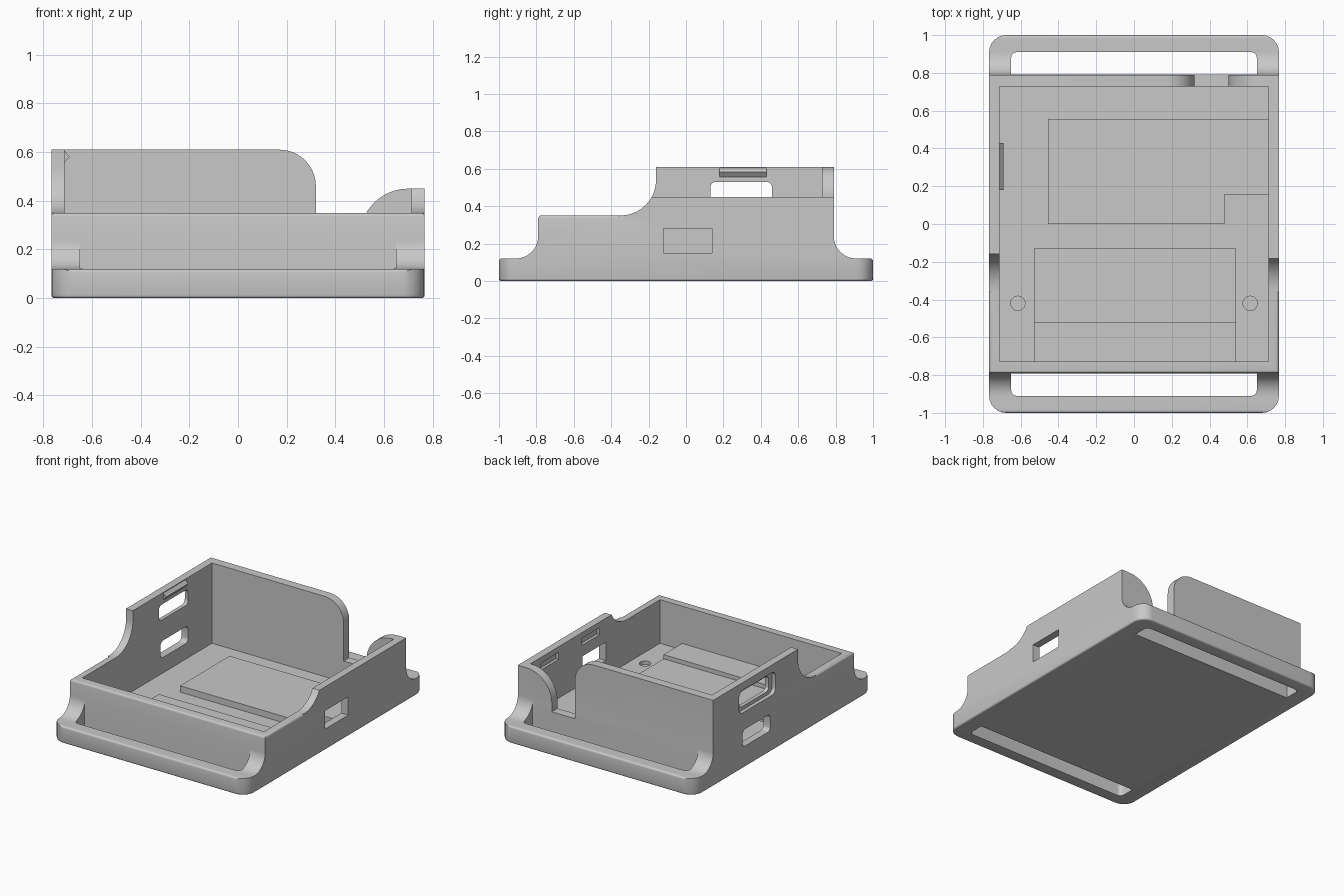
import bpy, bmesh
from math import sin, cos, radians

old = bpy.data.objects.get("Cube")
if old:
    bpy.data.objects.remove(old, do_unlink=True)

grey = bpy.data.materials.new("plain grey")
grey.use_nodes = True
colour = (0.58, 0.58, 0.58, 1)
grey.diffuse_color = colour
grey.node_tree.nodes["Principled BSDF"].inputs["Base Color"].default_value = colour

W, D = 0.767, 0.79        # half width and half depth of the tray
IN_X, IN_Y = 0.713, 0.727  # half size of the inside
FLOOR = 0.04
SOFT = 0.015              # small edge rounding


def arc(u, v, r, start, end, n=10):
    angles = [radians(start + (end - start) * i / n) for i in range(n + 1)]
    return [(u + r * cos(a), v + r * sin(a)) for a in angles]


def rect(u0, u1, v0, v1):
    return [(u0, v0), (u1, v0), (u1, v1), (u0, v1)]


def round_rect(u0, u1, v0, v1, r):
    return (arc(u1 - r, v1 - r, r, 0, 90, 6) + arc(u0 + r, v1 - r, r, 90, 180, 6)
            + arc(u0 + r, v0 + r, r, 180, 270, 6) + arc(u1 - r, v0 + r, r, 270, 360, 6))


def prism_mesh(points, axis, lo, hi):
    """Extrude a flat outline along one axis."""
    place = {"x": lambda u, v, w: (w, u, v),
             "y": lambda u, v, w: (u, w, v),
             "z": lambda u, v, w: (u, v, w)}[axis]
    bm = bmesh.new()
    ends = [[bm.verts.new(place(u, v, w)) for u, v in points] for w in (lo, hi)]
    for ring in ends:
        bm.faces.new(ring)
    n = len(points)
    for i in range(n):
        j = (i + 1) % n
        bm.faces.new((ends[0][i], ends[0][j], ends[1][j], ends[1][i]))
    bmesh.ops.recalc_face_normals(bm, faces=bm.faces)
    return bm


def finish(name, bm):
    mesh = bpy.data.meshes.new(name)
    bm.to_mesh(mesh)
    bm.free()
    mesh.materials.append(grey)
    obj = bpy.data.objects.new(name, mesh)
    bpy.context.collection.objects.link(obj)
    return obj


def prism(name, points, axis, lo, hi):
    return finish(name, prism_mesh(points, axis, lo, hi))


def cut(points, axis, lo, hi, operation="DIFFERENCE"):
    """Combine the tray with an extruded outline."""
    cutter = prism("cutter", points, axis, lo, hi)
    cutter.hide_render = True
    mod = tray.modifiers.new("cut", "BOOLEAN")
    mod.operation, mod.solver, mod.object = operation, "EXACT", cutter
    bpy.context.view_layer.objects.active = tray
    bpy.ops.object.modifier_apply(modifier=mod.name)
    bpy.data.objects.remove(cutter, do_unlink=True)


# Tray blank: rounded plan with a softened bottom edge
bm = prism_mesh(round_rect(-W, W, -1, 1, 0.09), "z", 0, 0.8)
bottom = [e for e in bm.edges if all(v.co.z < 0.01 for v in e.verts)]
bmesh.ops.bevel(bm, geom=bottom, offset=0.012, segments=3, profile=0.5, affect="EDGES")
bmesh.ops.recalc_face_normals(bm, faces=bm.faces)
tray = finish("tray", bm)

# Side profile: strap flanges and a swept step in the wall
side = [(-1.1, -0.1), (-1.1, 0.12 - SOFT), (-1, 0.12 - SOFT)]
side += arc(-1 + SOFT, 0.12 - SOFT, SOFT, 180, 90, 4)[1:]
side += arc(-0.91, 0.24, 0.12, -90, 0)
side += arc(-D + SOFT, 0.35 - SOFT, SOFT, 180, 90, 4)
side += arc(-0.35, 0.54, 0.19, -90, 0)
side += [(-0.16, 0.61), (D, 0.61)]
side += arc(0.91, 0.24, 0.12, 180, 270)
side += arc(1 - SOFT, 0.12 - SOFT, SOFT, 90, 0, 4)
side += [(1.1, 0.12 - SOFT), (1.1, -0.1)]
cut(side, "x", -1, 1, "INTERSECT")

# Inside space
cut(rect(-IN_X, IN_X, -IN_Y, IN_Y), "z", FLOOR, 1)

# Strap slots and softened low wall tops
slot = [(-0.65, D + 0.0005), (0.65, D + 0.0005)]
slot += arc(0.62, 0.88, 0.03, 0, 90, 5) + arc(-0.62, 0.88, 0.03, 90, 180, 5)
edge = arc(W - SOFT, 0.35 - SOFT, SOFT, 0, 90, 4)
edge += [(W - SOFT, 0.4), (W + 0.05, 0.4), (W + 0.05, 0.35 - SOFT)]
for s in (1, -1):
    cut([(u, v * s) for u, v in slot], "z", -0.1, 0.3)
    cut([(u * s, v) for u, v in edge], "y", -0.9, -0.36)

# Low wall on the +x side
cut(rect(-0.3, 0.76, 0.45, 0.8), "x", 0.6, 1)

# Back wall: rounded end, cable gap and low corner
gap = [(0.17, 0.8)]
gap += arc(0.17, 0.46, 0.15, 90, 0)
gap += [(0.32, 0.19), (0.50, 0.19)]
gap += arc(0.70, 0.25, 0.20, 180, 90)
gap += [(1, 0.45), (1, 0.8)]
cut(gap, "y", 0.7, 1.1)

# Ports in the -x wall, the upper one with an outer recess
cut(round_rect(0.13, 0.46, 0.42, 0.53, 0.03), "x", -0.9, -0.65)
cut(round_rect(0.09, 0.50, 0.395, 0.555, 0.04), "x", -0.9, -0.74)
cut(round_rect(0.15, 0.46, 0.15, 0.27, 0.03), "x", -0.9, -0.65)

# Port and shallow snap notches in the +x wall
cut(rect(-0.12, 0.14, 0.15, 0.28), "x", 0.65, 0.9)
for y in (0.51, 0.05):
    cut(rect(y - 0.1, y + 0.1, 0.36, 0.41), "x", 0.65, IN_X + 0.02)

# Blind peg holes in the floor
for x in (-0.615, 0.615):
    cut(arc(x, -0.42, 0.038, 0, 345, 23), "z", 0.015, 0.2)

# Floor pads
parts = [tray]
board = [(-0.455, 0), (0.48, 0), (0.48, 0.155), (IN_X + 0.01, 0.155),
         (IN_X + 0.01, 0.555), (-0.455, 0.555)]
parts.append(prism("board_pad", board, "z", 0.02, 0.085))
parts.append(prism("front_pad", rect(-0.53, 0.54, -0.525, -0.13), "z", 0.02, 0.055))
parts.append(prism("front_step", rect(-0.53, 0.54, -IN_Y - 0.01, -0.52), "z", 0.02, 0.085))

# Snap ridge at the top of the -x wall
ridge = [(-0.73, 0.605), (-IN_X, 0.605), (-0.692, 0.582), (-IN_X, 0.555), (-0.73, 0.555)]
parts.append(prism("snap_ridge", ridge, "y", 0.18, 0.43))

# Smooth shading with sharp edges kept
bpy.ops.object.select_all(action="DESELECT")
for obj in parts:
    obj.select_set(True)
bpy.context.view_layer.objects.active = tray
bpy.ops.object.shade_smooth_by_angle(angle=radians(32))
